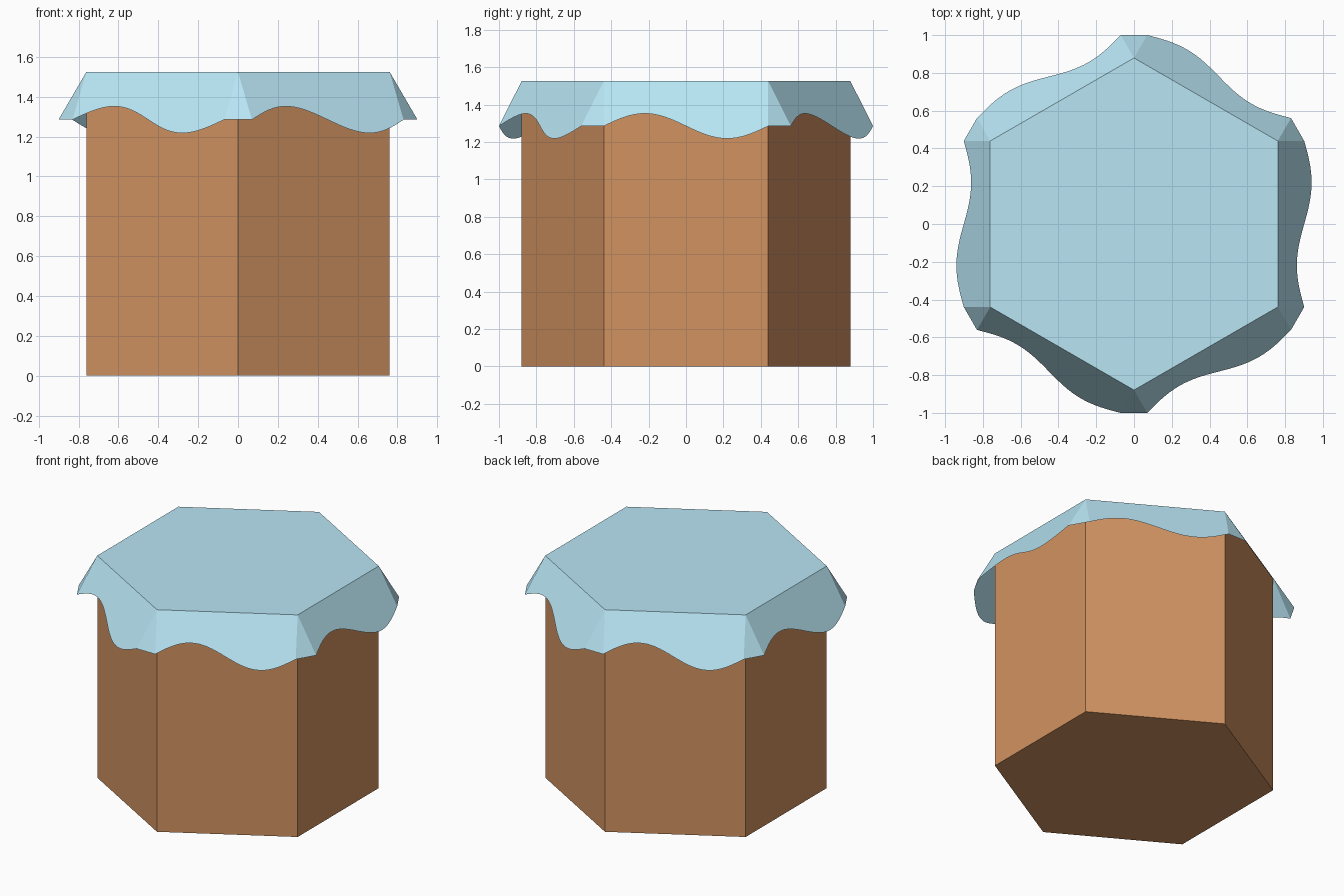
import bpy, bmesh
from math import sin, cos, pi, radians
from mathutils import Vector

if "Cube" in bpy.data.objects:
    bpy.data.objects.remove(bpy.data.objects["Cube"])

R, TOP = 0.879, 1.525       # hexagon radius, total height
DROP, FLARE = 0.24, 0.14    # mean cloth overhang: down and outward
WAVE, STEPS = 0.067, 32     # hem wave height, segments per side


def material(name, color):
    m = bpy.data.materials.new(name)
    m.diffuse_color = (*color, 1)
    m.use_nodes = True
    m.node_tree.nodes["Principled BSDF"].inputs["Base Color"].default_value = m.diffuse_color
    return m


def finish(bm, name, mat):
    bmesh.ops.remove_doubles(bm, verts=bm.verts, dist=1e-5)
    bmesh.ops.recalc_face_normals(bm, faces=bm.faces)
    me = bpy.data.meshes.new(name)
    bm.to_mesh(me)
    bm.free()
    me.materials.append(mat)
    ob = bpy.data.objects.new(name, me)
    bpy.context.collection.objects.link(ob)
    return ob


def corner(k, z):
    a = radians(-30 + 60 * k)
    return Vector((R * cos(a), R * sin(a), z))


# Hexagonal body
bm = bmesh.new()
base = bm.faces.new([bm.verts.new(corner(k, 0)) for k in range(6)])
ext = bmesh.ops.extrude_face_region(bm, geom=[base], use_keep_orig=True)
top = [g for g in ext["geom"] if isinstance(g, bmesh.types.BMVert)]
bmesh.ops.translate(bm, verts=top, vec=(0, 0, TOP - 0.006))
finish(bm, "hexagonal_body", material("brown", (0.64, 0.29, 0.12)))

# Draped cloth: flat top, six flared wavy flaps, corner gussets
bm = bmesh.new()


def face(*points):
    bm.faces.new([bm.verts.new(p) for p in points])


def hem(k, t):
    p = corner(k, TOP).lerp(corner(k + 1, TOP), t)
    a = radians(60 * k)
    slope = Vector((FLARE * cos(a), FLARE * sin(a), -DROP))
    return p + slope * (1 - WAVE / DROP * sin(2 * pi * t))


face(*[corner(k, TOP) for k in range(6)])
for k in range(6):
    a, b = corner(k, TOP), corner(k + 1, TOP)
    for i in range(STEPS):
        t, u = i / STEPS, (i + 1) / STEPS
        face(a.lerp(b, t), hem(k, t), hem(k, u), a.lerp(b, u))
    face(b, hem(k, 1), hem(k + 1, 0))
finish(bm, "cloth_cover", material("light_blue", (0.48, 0.79, 0.91)))
